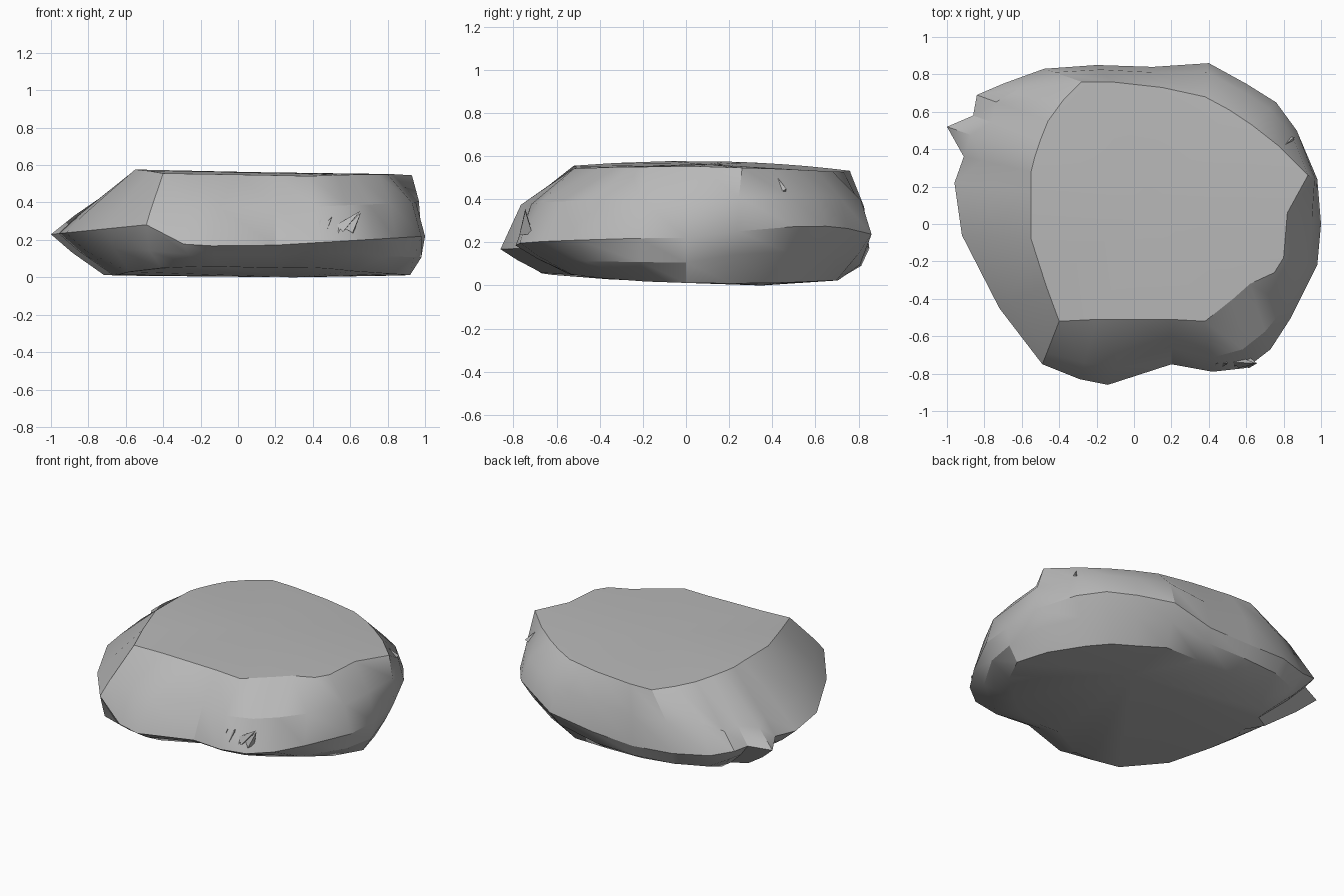
import bpy, bmesh, math, random
from mathutils import Vector

random.seed(4)
cube = bpy.data.objects.get("Cube")
if cube:
    bpy.data.objects.remove(cube, do_unlink=True)

stone = bpy.data.materials.new("stone_grey")
stone.use_nodes = True
grey = (0.48, 0.48, 0.48, 1)
stone.diffuse_color = grey
stone.node_tree.nodes["Principled BSDF"].inputs["Base Color"].default_value = grey
stone.node_tree.nodes["Principled BSDF"].inputs["Roughness"].default_value = 0.9

# Widest outline point and matching rim point of the flat top, counter-clockwise
COLUMNS = [
    (1, 0, .82, .06), (.98, .24, .93, .26), (.87, .5, .77, .42),
    (.76, .65, .63, .53), (.6, .75, .51, .61), (.4, .86, .38, .68),
    (.1, .84, .15, .73), (-.2, .85, -.12, .76), (-.48, .83, -.28, .76),
    (-.7, .75, -.38, .66), (-.84, .69, -.46, .55), (-.86, .58, -.5, .45),
    (-1, .52, -.53, .36), (-.91, .36, -.55, .28), (-.96, .22, -.55, .18),
    (-.92, -.06, -.55, -.08), (-.72, -.45, -.47, -.33), (-.49, -.75, -.4, -.52),
    (-.29, -.83, -.2, -.51), (-.14, -.86, 0, -.51), (.2, -.75, .2, -.51),
    (.42, -.79, .38, -.52), (.6, -.77, .53, -.4), (.73, -.67, .62, -.32),
    (.84, -.5, .75, -.26), (.98, -.22, .8, -.18),
]


def finish(name, bm, angle):
    """Turn a bmesh into a shaded stone object."""
    bmesh.ops.recalc_face_normals(bm, faces=bm.faces)
    mesh = bpy.data.meshes.new(name)
    bm.to_mesh(mesh)
    bm.free()
    mesh.materials.append(stone)
    obj = bpy.data.objects.new(name, mesh)
    bpy.context.collection.objects.link(obj)
    bpy.ops.object.select_all(action='DESELECT')
    obj.select_set(True)
    bpy.context.view_layer.objects.active = obj
    bpy.ops.object.shade_smooth_by_angle(angle=math.radians(angle))


def column_points(ox, oy, tx, ty):
    """One vertical profile of the rock, from top rim to underside rim."""
    nx, ny = Vector((ox, oy)).normalized()
    flank = ox < -.45 and oy < .7      # straight bevel on the -x side
    front = oy < -.6
    dent = abs(ox - .2) < .1 and front
    back_corner = max(nx, 0) * max(ny, 0)
    rim = Vector((tx, ty, .567 - .018 * tx - .07 * ty * ty))
    belt_z = .33 + .1 * ox if flank else .16 + .06 * abs(ox) + .14 * back_corner
    belt = Vector((ox, oy, belt_z))
    # Upper slope bulges outwards, except on the bevel and in the dent
    shoulder = rim.lerp(belt, .6 if dent else .73)
    shoulder.z = rim.z + (belt.z - rim.z) * (.7 if flank else .46)
    # Underside: full at the -x front corner, cut away at both +x corners
    scale = .8 + .12 * nx + .05 * ny + .3 * nx * min(ny, 0) - .22 * back_corner
    base = Vector((ox * scale, oy * scale, .012 - .02 * oy + .04 * oy * oy))
    if flank and front:                # upright edge of the front corner
        inset, drop = .2, .6
    elif flank or front or back_corner > .2:
        inset, drop = .4, .45
    else:
        inset, drop = .25, .55
    lower = belt.lerp(base, inset)
    lower.z = belt.z + (base.z - belt.z) * drop
    return [rim, shoulder, belt, lower, base]


# Main rock body: lofted profiles closed by two nearly flat caps
bm = bmesh.new()
grid = [[bm.verts.new(p) for p in column_points(*c)] for c in COLUMNS]
top = bm.verts.new((.1, .1, .562))
bottom = bm.verts.new((.3, .35, 0))
for i, col in enumerate(grid):
    nxt = grid[(i + 1) % len(grid)]
    for j in range(len(col) - 1):
        bm.faces.new((col[j], col[j + 1], nxt[j + 1], nxt[j]))
    bm.faces.new((top, col[0], nxt[0]))
    bm.faces.new((bottom, nxt[-1], col[-1]))
finish("rock_body", bm, 30)


def chip(name, root, tip, width):
    """A thin jagged splinter standing slightly off the rock surface."""
    root, tip = Vector(root), Vector(tip)
    bm = bmesh.new()
    bmesh.ops.create_cone(bm, cap_ends=True, segments=3, radius1=width,
                          radius2=0, depth=(tip - root).length)
    turn = (tip - root).to_track_quat('Z', 'Y')
    for v in bm.verts:
        v.co = turn @ v.co + (root + tip) / 2
    finish(name, bm, 10)


# Splinters on the broken front face
for i in range(5):
    x = .4 + .05 * i
    z = .2 + random.uniform(0, .06)
    chip(f"front_chip_{i + 1}", (x, -.74, z),
         (x + random.uniform(.04, .12), -.745, z + .1), .035)
# Splinters on the notched +x rim
for i in range(2):
    chip(f"side_chip_{i + 1}", (.84, .45 - .07 * i, .43),
         (.78, .4 - .07 * i, .53), .03)
